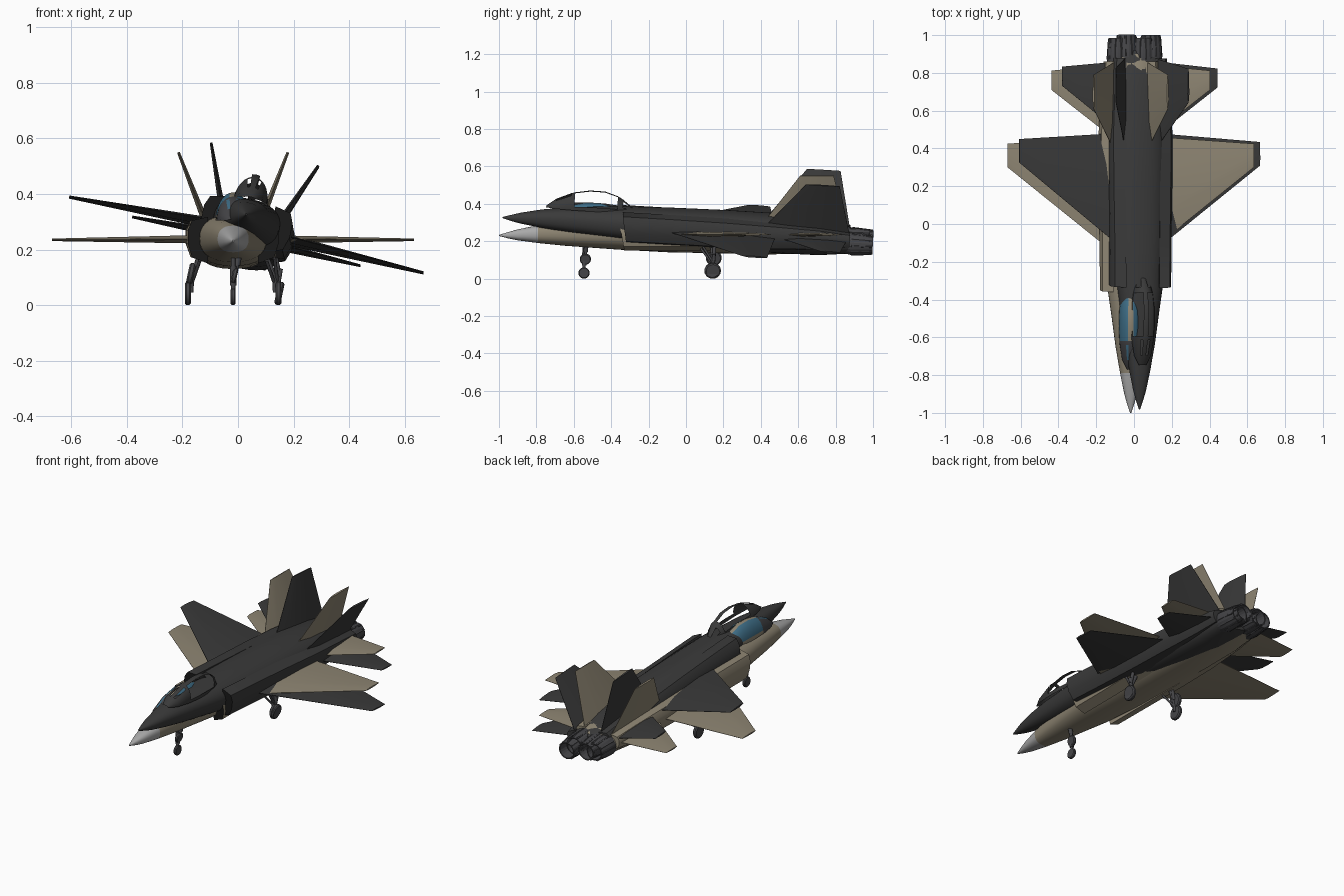
import bpy, bmesh, math
from mathutils import Matrix, Vector

if "Cube" in bpy.data.objects:
    bpy.data.objects.remove(bpy.data.objects["Cube"])


def material(name, r, g, b):
    m = bpy.data.materials.new(name)
    m.diffuse_color = (r, g, b, 1)
    m.use_nodes = True
    m.node_tree.nodes["Principled BSDF"].inputs["Base Color"].default_value = m.diffuse_color
    return m


TAN = material("tan paint", 0.27, 0.235, 0.17)
DARK = material("charcoal paint", 0.042, 0.042, 0.042)
NOSE = material("light grey nose", 0.40, 0.40, 0.40)
GLASS = material("blue glass", 0.05, 0.16, 0.25)
METAL = material("dark metal", 0.06, 0.06, 0.065)
BLACK = material("black", 0.012, 0.012, 0.012)


def finish(name, bm, place, mats, rule=None, angle=35):
    bmesh.ops.recalc_face_normals(bm, faces=bm.faces[:])
    if rule:
        for f in bm.faces:
            f.material_index = rule(f)
    bm.transform(place)
    me = bpy.data.meshes.new(name)
    bm.to_mesh(me)
    bm.free()
    ob = bpy.data.objects.new(name, me)
    bpy.context.collection.objects.link(ob)
    for m in mats:
        me.materials.append(m)
    bpy.ops.object.select_all(action='DESELECT')
    ob.select_set(True)
    bpy.context.view_layer.objects.active = ob
    bpy.ops.object.shade_smooth_by_angle(angle=math.radians(angle))
    return ob


def loft(rings, caps=True, closed=True):
    bm = bmesh.new()
    vs = [[bm.verts.new(p) for p in ring] for ring in rings]
    n = len(rings[0])
    for a, b in zip(vs, vs[1:]):
        for i in range(n if closed else n - 1):
            j = (i + 1) % n
            bm.faces.new((a[i], a[j], b[j], b[i]))
    if caps:
        bm.faces.new(vs[0])
        bm.faces.new(vs[-1])
    return bm


def oval(y, w, z0, z1, n=32, power=0.85):
    pts = []
    for i in range(n):
        a = 2 * math.pi * i / n
        c, s = math.cos(a), math.sin(a)
        pts.append((w * math.copysign(abs(c) ** power, c), y,
                    (z0 + z1) / 2 + (z1 - z0) / 2 * math.copysign(abs(s) ** power, s)))
    return pts


def airfoil(x, z, y0, y1, thick, across):
    """Thin six-point section; 'across' is the thickness direction."""
    c, t = y1 - y0, thick / 2
    return [Vector((x, y0 + c * f, z)) + across * (s * t) for f, s in
            ((0, 0.1), (0.25, 1), (0.7, 0.8), (1, 0.1),
             (1, -0.1), (0.7, -0.8), (0.25, -1), (0, -0.1))]


def rod(p, q, r, n=12):
    p, q = Vector(p), Vector(q)
    rot = (q - p).to_track_quat('Z', 'Y').to_matrix().to_4x4()
    bm = bmesh.new()
    bmesh.ops.create_cone(bm, cap_ends=True, segments=n, radius1=r, radius2=r,
                          depth=(q - p).length,
                          matrix=Matrix.Translation((p + q) / 2) @ rot)
    return bm


def wheel(x, y, z, r, w):
    prof = [(-w / 2, r * 0.55), (-w / 2, r * 0.85), (-w / 4, r),
            (w / 4, r), (w / 2, r * 0.85), (w / 2, r * 0.55)]
    return loft([[(x + dx, y + rr * math.cos(i * math.pi / 10), z + rr * math.sin(i * math.pi / 10))
                  for i in range(20)] for dx, rr in prof])


def build_jet(tag, place, paint, nose_paint, glazed):
    def add(name, bm, mats, rule=None, angle=35):
        return finish(tag + "_" + name, bm, place, mats, rule, angle)

    # fuselage with coloured nose cone
    body = [(-1.0, .003, .228, .234), (-.95, .020, .215, .249), (-.9, .034, .205, .263),
            (-.79, .056, .190, .286), (-.65, .080, .176, .305), (-.5, .100, .165, .316),
            (-.36, .120, .155, .325), (-.1, .135, .141, .332), (.2, .140, .135, .336),
            (.45, .140, .130, .335), (.7, .136, .132, .315), (.85, .126, .150, .285),
            (.9, .115, .160, .265)]
    add("fuselage", loft([oval(*s) for s in body]), [paint, nose_paint],
        lambda f: 1 if f.calc_center_median().y < -.79 else 0)

    # canopy: centre strip, bow frames, base rails and glass panels
    n = 14
    line = [(-.77, .02, .004), (-.72, .045, .044), (-.64, .058, .080), (-.62, .060, .086),
            (-.54, .063, .101), (-.46, .061, .100), (-.39, .053, .078), (-.36, .047, .060),
            (-.29, .02, .006)]
    rings = [[(w * math.cos(math.pi * i / n), y, .305 + h * math.sin(math.pi * i / n))
              for i in range(n + 1)] for y, w, h in line]
    bm = loft(rings, caps=False, closed=False)

    def is_glass(f):
        c = f.calc_center_median()
        bow = -.64 < c.y < -.62 or -.39 < c.y < -.36
        front = c.y < -.62 and c.z < .36
        return not (abs(c.x) < .011 or bow or front or c.z < .318)

    if glazed:
        add("canopy", bm, [paint, GLASS, METAL],
            lambda f: 1 if is_glass(f) else (2 if f.calc_center_median().y < -.62 else 0))
    else:
        bmesh.ops.delete(bm, geom=[f for f in bm.faces if is_glass(f)], context='FACES')
        add("canopy_frame", bm, [paint])

    # engine nozzles with a dark throat
    for s, side in ((-1, "left"), (1, "right")):
        prof = [(.84, .055), (.87, .060), (.92, .058), (.985, .050),
                (.985, .044), (.93, .040), (.88, .030)]
        bm = loft([[(s * .066 + r * math.cos(i * math.pi / 10), y,
                     .212 + r * math.sin(i * math.pi / 10)) for i in range(20)] for y, r in prof])
        add(side + "_nozzle", bm, [METAL, BLACK],
            lambda f: 1 if max(v.co.y for v in f.verts) < .94
            and all((v.co.x - s * .066) ** 2 + (v.co.z - .212) ** 2 < .0021 for v in f.verts)
            else 0, 15)

        # petals around the nozzle
        for k in range(10):
            a = k * math.pi / 5
            dx, dz = math.cos(a), math.sin(a)
            add(side + "_nozzle_petal", rod((s * .066 + .057 * dx, .87, .212 + .057 * dz),
                                            (s * .066 + .049 * dx, .98, .212 + .049 * dz), .006, 6),
                [METAL])

        # intake and side body
        cut = [(.09, .318), (.148, .305), (.163, .27), (.163, .22), (.148, .172), (.09, .150)]
        rings = []
        for y, k, squeeze in ((-.36, 1, 1), (-.1, 1.01, 1), (.2, 1.04, .98), (.45, 1.05, .9),
                              (.7, .98, .75), (.86, .88, .5)):
            rings.append([(s * x * k, y + (.03 * (.318 - z) / .168 if y < -.3 else 0),
                           .236 + (z - .236) * squeeze) for x, z in cut])
        bm = loft(rings)
        mouth = [f for f in bm.faces if f.calc_center_median().y < -.3 and len(f.verts) == 6]
        bmesh.ops.inset_region(bm, faces=mouth, thickness=.007, depth=0)
        add(side + "_intake", bm, [paint, BLACK],
            lambda f: 1 if len(f.verts) == 6 and f.calc_center_median().y < -.3 else 0)

        # wing and tailplane
        up = Vector((0, 0, 1))
        add(side + "_wing", loft([airfoil(s * .13, .237, -.12, .462, .030, up),
                                  airfoil(s * .652, .235, .30, .425, .009, up)]), [paint], None, 12)
        add(side + "_tailplane", loft([airfoil(s * .12, .235, .475, .842, .024, up),
                                       airfoil(s * .42, .235, .71, .812, .008, up)]),
            [paint], None, 12)

        # canted fin
        out = Vector((s * .93, 0, -.37))
        add(side + "_fin", loft([airfoil(s * .090, .275, .395, .855, .026, out),
                                 airfoil(s * .197, .55, .61, .79, .010, out)]), [paint], None, 12)

        # main landing gear
        add(side + "_main_leg", rod((s * .115, .14, .18), (s * .150, .14, .10), .010), [METAL])
        add(side + "_main_strut", rod((s * .148, .14, .13), (s * .152, .14, .045), .009), [METAL])
        add(side + "_main_brace", rod((s * .12, .08, .16), (s * .148, .14, .08), .006), [METAL])
        add(side + "_main_wheel", wheel(s * .163, .14, .042, .042, .022), [METAL])

    # nose landing gear
    add("nose_leg", rod((0, -.545, .19), (0, -.545, .03), .008), [METAL])
    add("nose_collar", rod((0, -.545, .14), (0, -.545, .07), .012), [METAL])
    add("nose_wheel", wheel(0, -.545, .030, .030, .018), [METAL])


# level tan jet, and a banked charcoal jet crossing it
build_jet("tan_jet", Matrix.Translation((-.0175, 0, 0)), TAN, NOSE, True)
bank = (Matrix.Translation((.03, .377, .252))
        @ Matrix.Rotation(math.radians(-3.3), 4, 'X')
        @ Matrix.Rotation(math.radians(12.1), 4, 'Y')
        @ Matrix.Translation((0, -.36, -.235)))
build_jet("dark_jet", bank, DARK, DARK, False)
